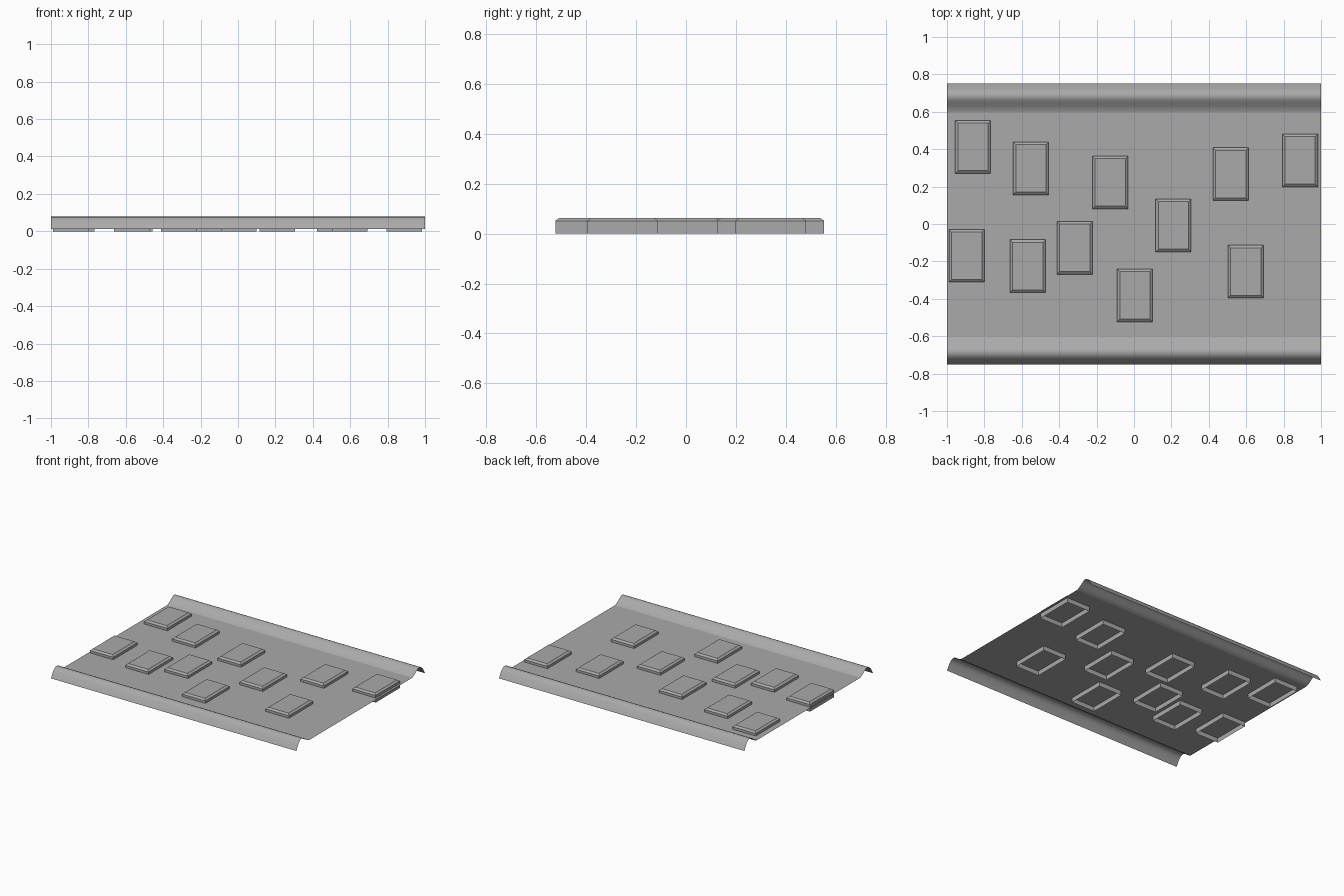
import bpy, bmesh

if "Cube" in bpy.data.objects:
    bpy.data.objects.remove(bpy.data.objects["Cube"], do_unlink=True)

grey = bpy.data.materials.new("plain grey")
grey.use_nodes = True
colour = (0.4, 0.4, 0.4, 1)
grey.diffuse_color = colour
grey.node_tree.nodes["Principled BSDF"].inputs["Base Color"].default_value = colour


def finish(bm, name):
    mesh = bpy.data.meshes.new(name)
    bm.to_mesh(mesh)
    bm.free()
    mesh.materials.append(grey)
    obj = bpy.data.objects.new(name, mesh)
    bpy.context.collection.objects.link(obj)
    return obj


# Thin sheet: flat middle with a rounded, downturned ridge along both long edges
ridge = [(0.60, 0.034), (0.615, 0.039), (0.63, 0.048), (0.65, 0.063), (0.665, 0.073),
         (0.68, 0.078), (0.695, 0.077), (0.71, 0.069), (0.725, 0.053), (0.75, 0.011)]
profile = [(-y, z) for y, z in reversed(ridge)] + ridge
bm = bmesh.new()
rows = [[bm.verts.new((x, y, z)) for x in (-1, 1)] for y, z in profile]
for a, b in zip(rows, rows[1:]):
    face = bm.faces.new((a[0], a[1], b[1], b[0]))
    face.smooth = abs(face.calc_center_median().y) > 0.1
finish(bm, "sheet")


# Raised tiles: open underneath, with a chamfered top, passing through the sheet
def tile(name, x, y):
    bm = bmesh.new()
    rings = []
    for inset, z in ((0, 0), (0, 0.052), (0.014, 0.063)):
        w, d = 0.095 - inset, 0.141 - inset
        rings.append([bm.verts.new((sx * w, sy * d, z))
                      for sx, sy in ((-1, -1), (1, -1), (1, 1), (-1, 1))])
    for low, high in zip(rings, rings[1:]):
        for i in range(4):
            j = (i + 1) % 4
            bm.faces.new((low[i], low[j], high[j], high[i]))
    bm.faces.new(rings[-1])
    finish(bm, name).location = (x, y, 0)


centres = [(-0.861, 0.412), (-0.551, 0.297), (-0.127, 0.222), (0.517, 0.267),
           (0.888, 0.34), (-0.895, -0.17), (-0.568, -0.225), (-0.316, -0.128),
           (0.005, -0.382), (0.211, -0.008), (0.597, -0.254)]
for n, (x, y) in enumerate(centres, 1):
    tile(f"tile_{n}", x, y)
